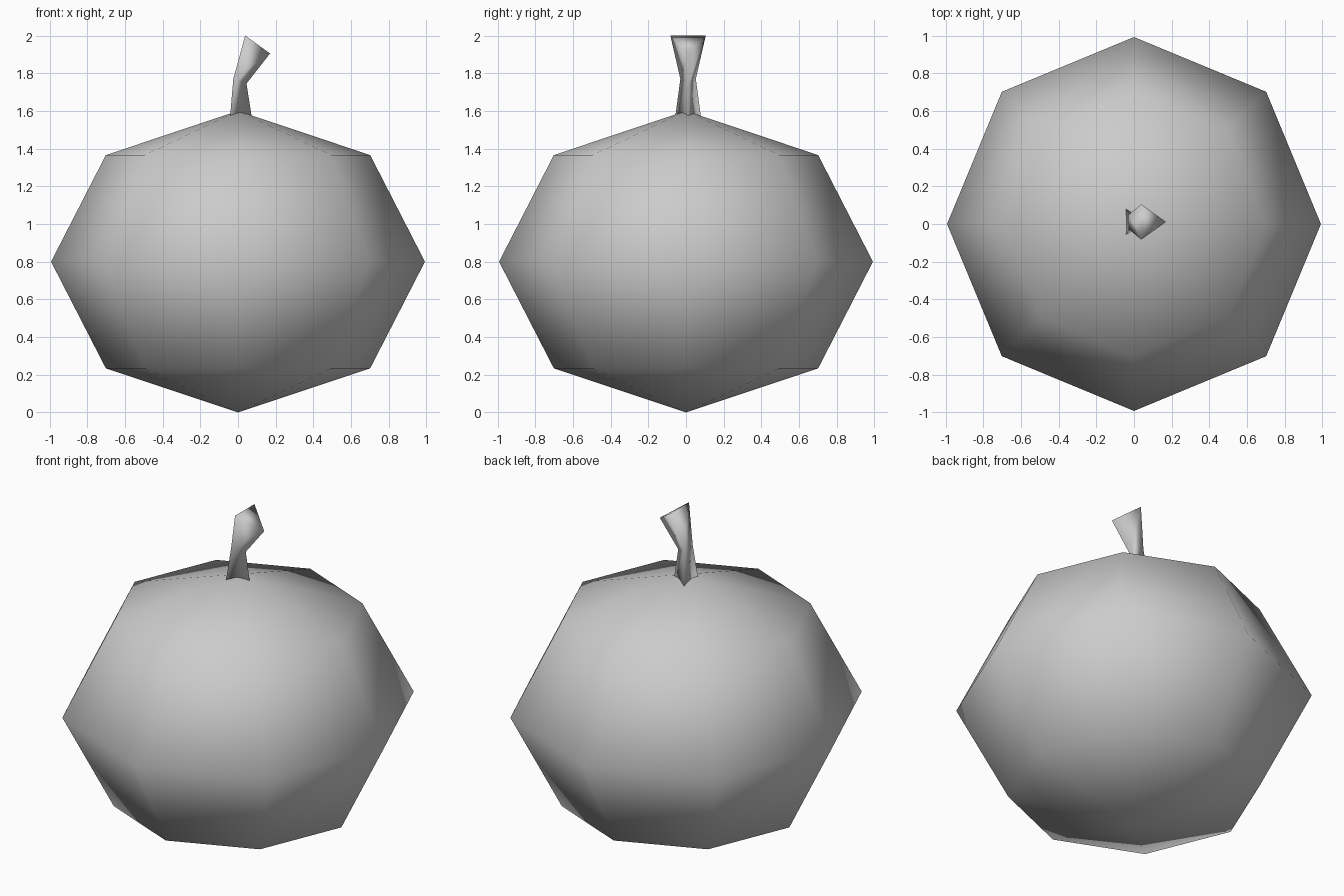
import bpy, bmesh
from mathutils import Matrix

if "Cube" in bpy.data.objects:
    bpy.data.objects.remove(bpy.data.objects["Cube"])

grey = bpy.data.materials.new("plain grey")
grey.diffuse_color = (0.6, 0.6, 0.6, 1)
grey.use_nodes = True
grey.node_tree.nodes["Principled BSDF"].inputs["Base Color"].default_value = grey.diffuse_color


def add_object(name, bm):
    bmesh.ops.recalc_face_normals(bm, faces=bm.faces[:])
    for f in bm.faces:
        f.smooth = True
    mesh = bpy.data.meshes.new(name)
    bm.to_mesh(mesh)
    bm.free()
    mesh.materials.append(grey)
    obj = bpy.data.objects.new(name, mesh)
    bpy.context.collection.objects.link(obj)
    return obj


# Fruit body: squashed eight-sided, four-ring sphere
bm = bmesh.new()
bmesh.ops.create_uvsphere(bm, u_segments=8, v_segments=4, radius=1,
                          matrix=Matrix.Translation((0, 0, 0.8)) @ Matrix.Diagonal((0.992, 0.992, 0.8, 1)))
add_object("fruit_body", bm)

# Stem: triangular tube that narrows, then flares and bends to the right
# each section: left x, left z, right x, right z, half width in y
sections = [(-0.047, 1.51, 0.082, 1.51, 0.076),
            (-0.025, 1.77, 0.045, 1.745, 0.041),
            (0.038, 2.0, 0.17, 1.905, 0.094)]
bm = bmesh.new()
rings = []
for lx, lz, rx, rz, w in sections:
    pts = [(lx, 0.011 - w, lz), (rx, 0.011, rz), (lx, 0.011 + w, lz)]
    rings.append([bm.verts.new(p) for p in pts])
for a, b in zip(rings, rings[1:]):
    for i in range(3):
        j = (i + 1) % 3
        bm.faces.new((a[i], a[j], b[j], b[i]))
bm.faces.new(rings[0])
bm.faces.new(rings[-1])
add_object("stem", bm)
